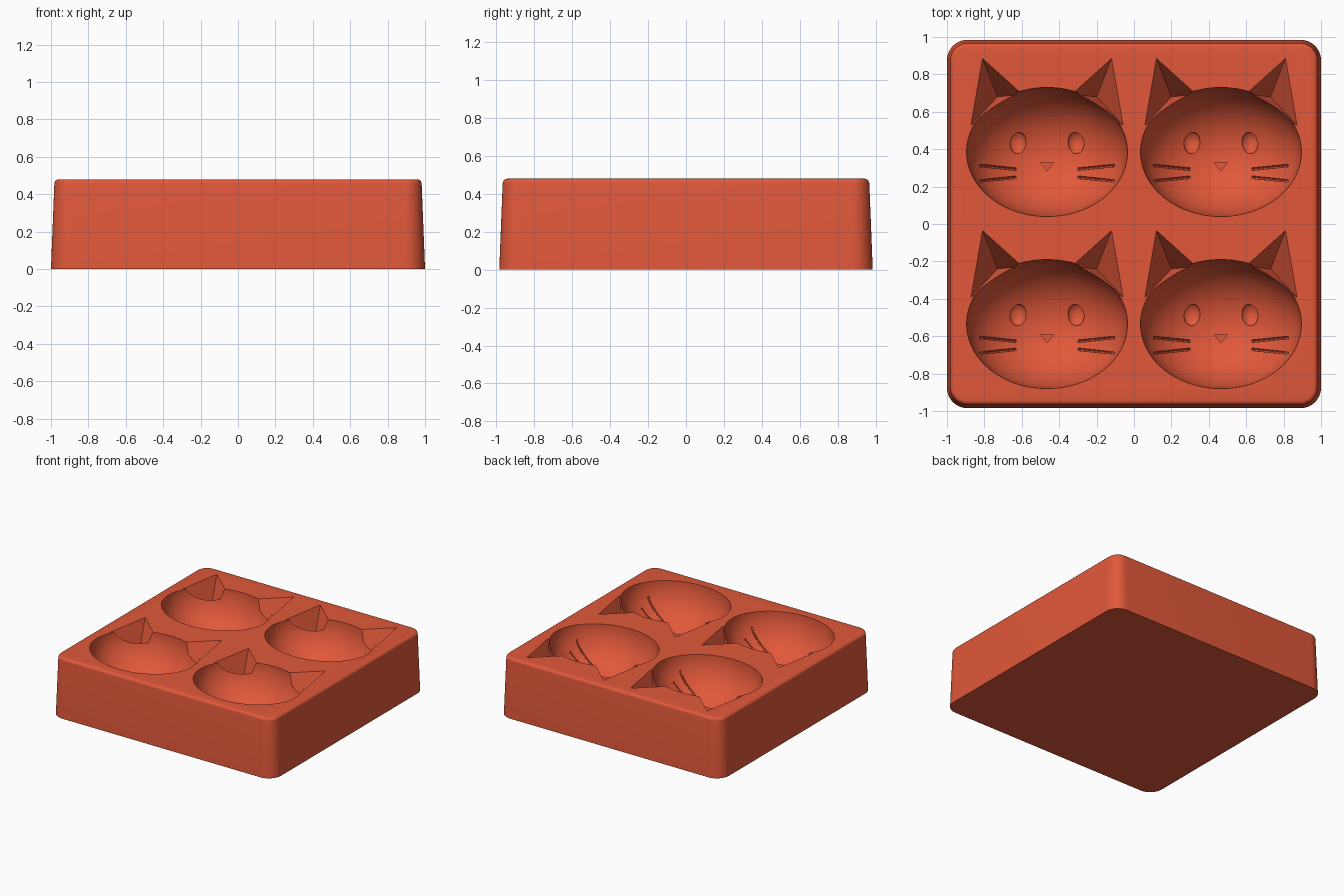
import bpy, bmesh, math
from mathutils import Matrix, Vector

default = bpy.data.objects.get("Cube")
if default:
    bpy.data.objects.remove(default, do_unlink=True)

TOP = 0.48                                   # height of the tray
AX, AY, DEPTH = 0.43, 0.345, 0.35            # half axes of a face bowl
CENTRES = [(x, y) for x in (-0.465, 0.465) for y in (0.385, -0.535)]

red = bpy.data.materials.new("coral red")
red.use_nodes = True
colour = (0.75, 0.098, 0.042, 1)
red.diffuse_color = colour
red.node_tree.nodes["Principled BSDF"].inputs["Base Color"].default_value = colour


def make_object(name, bm):
    bmesh.ops.recalc_face_normals(bm, faces=bm.faces)
    mesh = bpy.data.meshes.new(name)
    bm.to_mesh(mesh)
    bm.free()
    mesh.materials.append(red)
    obj = bpy.data.objects.new(name, mesh)
    bpy.context.collection.objects.link(obj)
    return obj


def rounded_loop(bm, hx, hy, r, z, steps=10):
    """One ring of vertices round a rectangle with round corners."""
    ring = []
    for k, (sx, sy) in enumerate([(1, 1), (-1, 1), (-1, -1), (1, -1)]):
        for i in range(steps + 1):
            a = math.pi / 2 * (k + i / steps)
            ring.append(bm.verts.new((sx * (hx - r) + r * math.cos(a),
                                      sy * (hy - r) + r * math.sin(a), z)))
    return ring


def ellipsoid(bm, centre, radii, segments, rings):
    m = Matrix.Translation(centre) @ Matrix.Diagonal((*radii, 1))
    bmesh.ops.create_uvsphere(bm, u_segments=segments, v_segments=rings,
                              radius=1, matrix=m)


def hull(bm, points):
    verts = [bm.verts.new(p) for p in points]
    bmesh.ops.convex_hull(bm, input=verts)


def floor_z(x, y):
    """Height of the bowl surface at an offset from its centre."""
    return TOP - DEPTH * math.sqrt(max(0, 1 - (x / AX) ** 2 - (y / AY) ** 2))


def groove(bm, cx, cy, start, end, radius=0.008, steps=8, sides=8):
    """A thin tube that follows the bowl surface."""
    rings = []
    a, b = Vector(start), Vector(end)
    side = Vector((a.y - b.y, b.x - a.x, 0)).normalized()
    for i in range(steps + 1):
        p = a.lerp(b, i / steps)
        mid = Vector((cx + p.x, cy + p.y, floor_z(*p)))
        rings.append([bm.verts.new(mid + radius * (
            side * math.cos(math.tau * j / sides)
            + Vector((0, 0, 1.5 * math.sin(math.tau * j / sides)))))
            for j in range(sides)])
    skin(bm, rings)


def skin(bm, rings):
    for lo, hi in zip(rings, rings[1:]):
        n = len(lo)
        for i in range(n):
            bm.faces.new((lo[i], lo[(i + 1) % n], hi[(i + 1) % n], hi[i]))
    bm.faces.new(rings[0][::-1])
    bm.faces.new(rings[-1])


# Tapered tray with a rounded top rim
bm = bmesh.new()
rings = [rounded_loop(bm, 1.0, 0.985, 0.11, 0)]
BEVEL = 0.025
for i in range(6):
    a = math.pi / 2 * i / 5
    inset = 0.018 + BEVEL * (1 - math.cos(a))
    rings.append(rounded_loop(bm, 1 - inset, 0.985 - inset, 0.11 - inset,
                              TOP - BEVEL * (1 - math.sin(a))))
skin(bm, rings)
tray = make_object("mould_tray", bm)

bowls, ears, details = bmesh.new(), bmesh.new(), bmesh.new()
for cx, cy in CENTRES:
    # Face bowl
    ellipsoid(bowls, (cx, cy, TOP + 0.001), (AX, AY, DEPTH), 96, 48)
    for s in (-1, 1):
        # Ear pocket, deepest near the bowl
        rim = [(0.345, 0.50), (0.407, 0.143), (0.132, 0.308)]
        points = [(cx + s * x, cy + y, z) for x, y in rim for z in (TOP, TOP + 0.1)]
        points.append((cx + s * 0.265, cy + 0.295, TOP - 0.24))
        hull(ears, points)
        # Eye dent
        ellipsoid(details, (cx + s * 0.156, cy + 0.05, floor_z(0.156, 0.05)),
                  (0.047, 0.06, 0.035), 24, 12)
        # Whisker grooves
        groove(details, cx, cy, (s * 0.165, -0.092), (s * 0.36, -0.072))
        groove(details, cx, cy, (s * 0.165, -0.135), (s * 0.36, -0.155))
    # Nose dent
    base = floor_z(0, -0.07)
    hull(details, [(cx + x, cy + y, z)
                   for x, y in [(-0.036, -0.055), (0.036, -0.055), (0, -0.1)]
                   for z in (base - 0.02, base + 0.04)])

# Cut the pockets out of the tray
bpy.context.view_layer.objects.active = tray
tray.select_set(True)
for name, cutter_bm in (("bowl_cutter", bowls), ("ear_cutter", ears),
                        ("detail_cutter", details)):
    cutter = make_object(name, cutter_bm)
    cutter.hide_render = True
    mod = tray.modifiers.new(name, "BOOLEAN")
    mod.operation = "DIFFERENCE"
    mod.solver = "EXACT"
    mod.object = cutter
    bpy.ops.object.modifier_apply(modifier=name)
    bpy.data.objects.remove(cutter, do_unlink=True)

bpy.ops.object.shade_smooth_by_angle(angle=math.radians(14))
